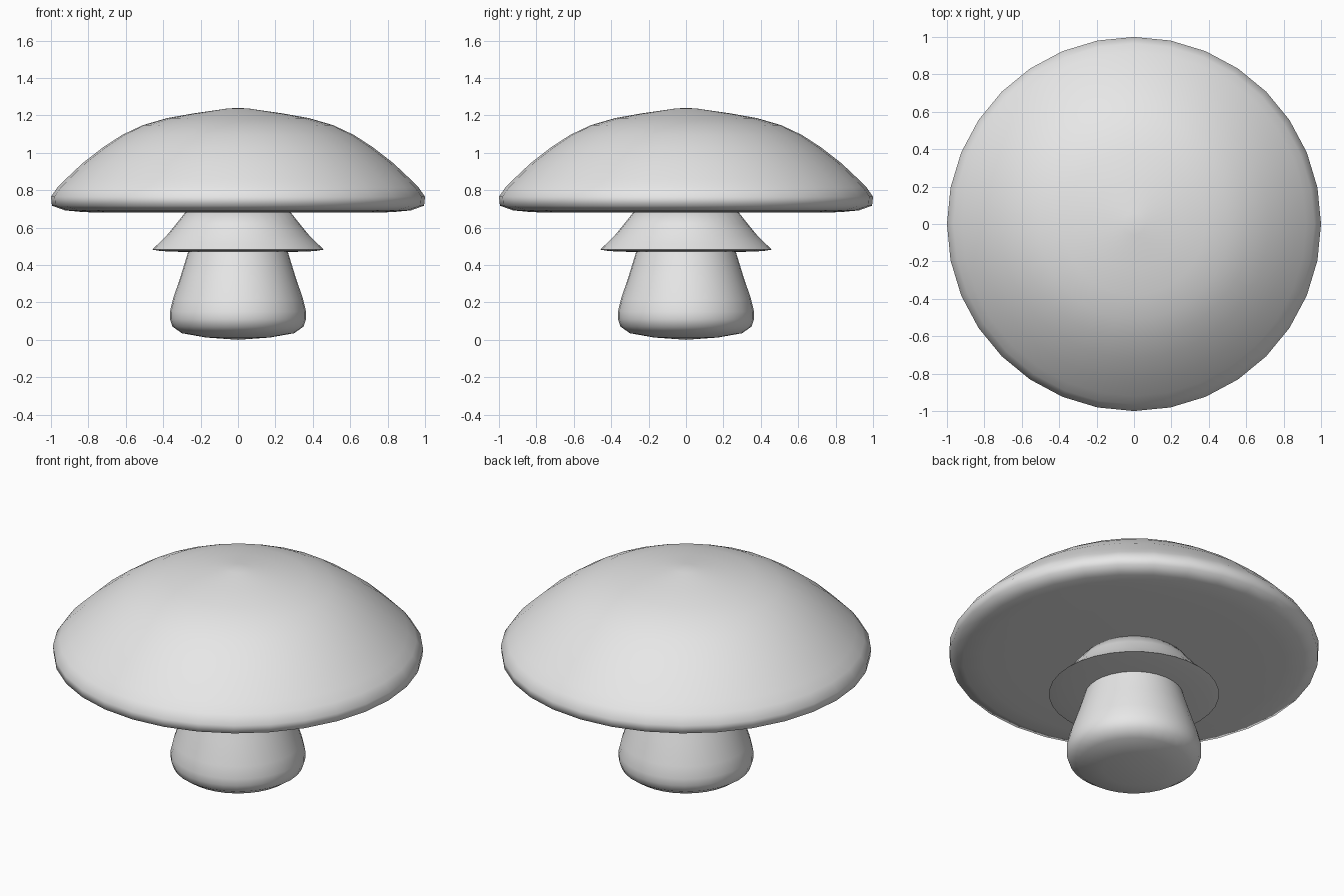
import bpy, bmesh, math

cube = bpy.data.objects.get("Cube")
if cube:
    bpy.data.objects.remove(cube, do_unlink=True)

SIDES = 32

grey = bpy.data.materials.new("plain_grey")
grey.use_nodes = True
colour = (0.8, 0.8, 0.8, 1)
grey.diffuse_color = colour
grey.node_tree.nodes["Principled BSDF"].inputs["Base Color"].default_value = colour


def lathe(name, profile, sharp_angle):
    """Spin a (radius, height) profile about z; both ends lie on the axis."""
    bm = bmesh.new()
    verts = [bm.verts.new((r, 0, z)) for r, z in profile]
    edges = [bm.edges.new(pair) for pair in zip(verts, verts[1:])]
    bmesh.ops.spin(bm, geom=verts + edges, cent=(0, 0, 0), axis=(0, 0, 1),
                   angle=2 * math.pi, steps=SIDES, use_duplicate=False)
    bmesh.ops.remove_doubles(bm, verts=bm.verts, dist=0.0005)
    bmesh.ops.recalc_face_normals(bm, faces=bm.faces)
    mesh = bpy.data.meshes.new(name)
    bm.to_mesh(mesh)
    bm.free()
    mesh.materials.append(grey)
    obj = bpy.data.objects.new(name, mesh)
    bpy.context.collection.objects.link(obj)
    bpy.ops.object.select_all(action="DESELECT")
    obj.select_set(True)
    bpy.context.view_layer.objects.active = obj
    bpy.ops.object.shade_smooth_by_angle(angle=math.radians(sharp_angle))


# Wide domed cap with a rounded rim and flat underside
lathe("cap", [(0, 1.24), (0.06, 1.236), (0.24, 1.21), (0.38, 1.185),
              (0.51, 1.147), (0.62, 1.095), (0.72, 1.03), (0.83, 0.945),
              (0.92, 0.86), (0.965, 0.815), (1, 0.765), (0.995, 0.717),
              (0.925, 0.692), (0.82, 0.682), (0.6, 0.68), (0, 0.68)], 80)

# Flared skirt under the cap
lathe("skirt", [(0, 0.69), (0.275, 0.69), (0.33, 0.62), (0.385, 0.553),
                (0.425, 0.514), (0.46, 0.482), (0.41, 0.474),
                (0.25, 0.468), (0, 0.468)], 60)

# Bulbous stem
lathe("stem", [(0, 0.6), (0.23, 0.6), (0.267, 0.468), (0.305, 0.345),
               (0.348, 0.217), (0.364, 0.15), (0.364, 0.11),
               (0.35, 0.07), (0.3, 0.035), (0.17, 0.012), (0, 0)], 80)
